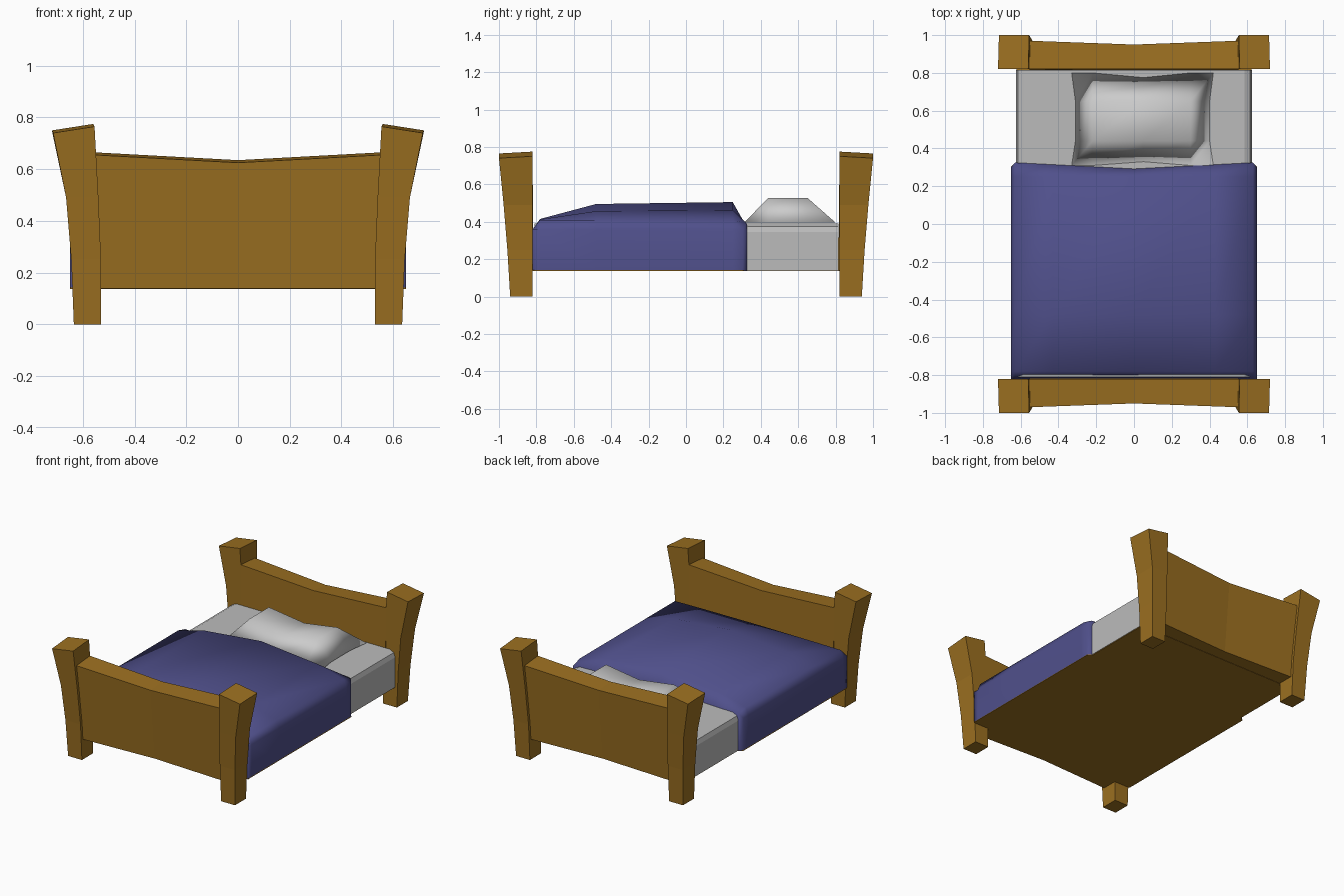
import bpy, bmesh, math

if "Cube" in bpy.data.objects:
    bpy.data.objects.remove(bpy.data.objects["Cube"])


def material(name, rgb):
    m = bpy.data.materials.new(name)
    m.diffuse_color = (*rgb, 1)
    m.use_nodes = True
    m.node_tree.nodes["Principled BSDF"].inputs["Base Color"].default_value = m.diffuse_color
    return m


WOOD = material("wood", (0.33, 0.16, 0.015))
BLUE = material("blue_cloth", (0.08, 0.08, 0.26))
SHEET = material("grey_sheet", (0.5, 0.5, 0.5))


def finish(name, bm, mat=None, smooth=False):
    bmesh.ops.remove_doubles(bm, verts=bm.verts, dist=1e-4)
    bmesh.ops.recalc_face_normals(bm, faces=bm.faces)
    me = bpy.data.meshes.new(name)
    bm.to_mesh(me)
    bm.free()
    ob = bpy.data.objects.new(name, me)
    bpy.context.collection.objects.link(ob)
    if mat:
        me.materials.append(mat)
    for p in me.polygons:
        p.use_smooth = smooth
    return ob


def loft(name, rings, mat):
    """Skin a list of equal-length rings and cap both ends."""
    bm = bmesh.new()
    rs = [[bm.verts.new(p) for p in r] for r in rings]
    n = len(rs[0])
    for a, b in zip(rs, rs[1:]):
        for i in range(n):
            j = (i + 1) % n
            bm.faces.new((a[i], a[j], b[j], b[i]))
    bm.faces.new(rs[0])
    bm.faces.new(rs[-1])
    return finish(name, bm, mat)


def sheet(name, nx, ny, point, mat, close):
    """Grid of points given by point(i, j), optionally closed underneath."""
    bm = bmesh.new()
    g = [[bm.verts.new(point(i, j)) for j in range(ny)] for i in range(nx)]
    for i in range(nx - 1):
        for j in range(ny - 1):
            bm.faces.new((g[i][j], g[i + 1][j], g[i + 1][j + 1], g[i][j + 1]))
    if close:
        bmesh.ops.holes_fill(bm, edges=[e for e in bm.edges if e.is_boundary], sides=0)
    return finish(name, bm, mat, True)


# Flared corner posts: z, inner x, outer x, outer y
LEVELS = [(0, 0.53, 0.635, 0.94), (0.25, 0.53, 0.645, 0.955), (0.49, 0.54, 0.665, 0.975)]
for sy, end in ((-1, "front"), (1, "back")):
    for sx, side in ((-1, "left"), (1, "right")):
        rings = [[(sx * xi, sy * 0.82, z), (sx * xo, sy * 0.82, z),
                  (sx * xo, sy * yo, z), (sx * xi, sy * yo, z)] for z, xi, xo, yo in LEVELS]
        rings.append([(sx * 0.56, sy * 0.82, 0.775), (sx * 0.72, sy * 0.82, 0.75),
                      (sx * 0.715, sy * 1.0, 0.74), (sx * 0.555, sy * 1.0, 0.765)])
        loft(f"{end}_{side}_post", rings, WOOD)

    # Dipped end board between the posts
    rings = [[(x, sy * 0.815, 0.138), (x, sy * yb, 0.138),
              (x, sy * yt, zt - 0.01), (x, sy * 0.82, zt)]
             for x, yb, yt, zt in ((-0.552, 0.93, 0.97, 0.665), (0, 0.905, 0.95, 0.635),
                                   (0.552, 0.93, 0.97, 0.665))]
    loft("headboard" if sy > 0 else "footboard", rings, WOOD)

# Thin base, wider under the blanket
outline = [(-0.65, -0.82), (0.65, -0.82), (0.65, 0.305), (0.622, 0.325), (0.622, 0.82),
           (-0.622, 0.82), (-0.622, 0.325), (-0.65, 0.305)]
loft("bed_base", [[(x, y, z) for x, y in outline] for z in (0.136, 0.142)], WOOD)

# Mattress with softened long top edges
profile = [(-0.625, 0.14), (0.625, 0.14), (0.625, 0.345), (0.615, 0.375), (0.585, 0.39),
           (-0.585, 0.39), (-0.615, 0.375), (-0.625, 0.345)]
loft("mattress", [[(x, y, z) for x, z in profile] for y in (-0.81, 0.815)], SHEET)

# Blanket: crowned top, rounded rim, sides hanging straight down
BX = [-0.65, -0.65, -0.63, -0.43, 0, 0.43, 0.63, 0.65, 0.65]
CROWN = [0, 0, 0, 0.55, 1, 0.55, 0, 0, 0]
BY = [-0.82, -0.82, -0.78, -0.48, 0.25, 0.325, 0.325]
RISE = [0, 0, 0.005, 0.085, 0.095, 0, 0]


def blanket(i, j):
    x, y = BX[i], BY[j]
    if j > 4:
        y = 0.302 if abs(x) > 0.64 else 0.292 + 0.033 * abs(x) / 0.63
    if i in (0, 8) or j in (0, 6):
        z = 0.14
    elif i in (1, 7) or j in (1, 5):
        z = 0.36
        if j == 5:
            z += 0.03 * (i not in (1, 7))
    else:
        z = 0.41 + RISE[j] * CROWN[i]
    return x, y, z


sheet("blanket", 9, 7, blanket, BLUE, False)

# Pillow: four puffed corners, sagging middle, pinched edges
PX = [-0.33, -0.22, 0.05, 0.30, 0.42]
PY = [0.31, 0.44, 0.65, 0.80]


def pillow(i, j):
    x, y = PX[i], PY[j]
    if i in (0, 4) or j in (0, 3):
        z = 0.405
        if i == 2:
            y += 0.02 if j == 0 else -0.025
        if i in (0, 4) and j in (1, 2):
            x += 0.02 if i == 0 else -0.02
    else:
        z = 0.49 if i == 2 else 0.527
    return x, y, z


top = sheet("pillow", 5, 4, pillow, None, True)
for p in top.data.polygons:
    if len(p.vertices) > 4:
        for v in p.vertices:
            top.data.vertices[v].co.z = 0.395
